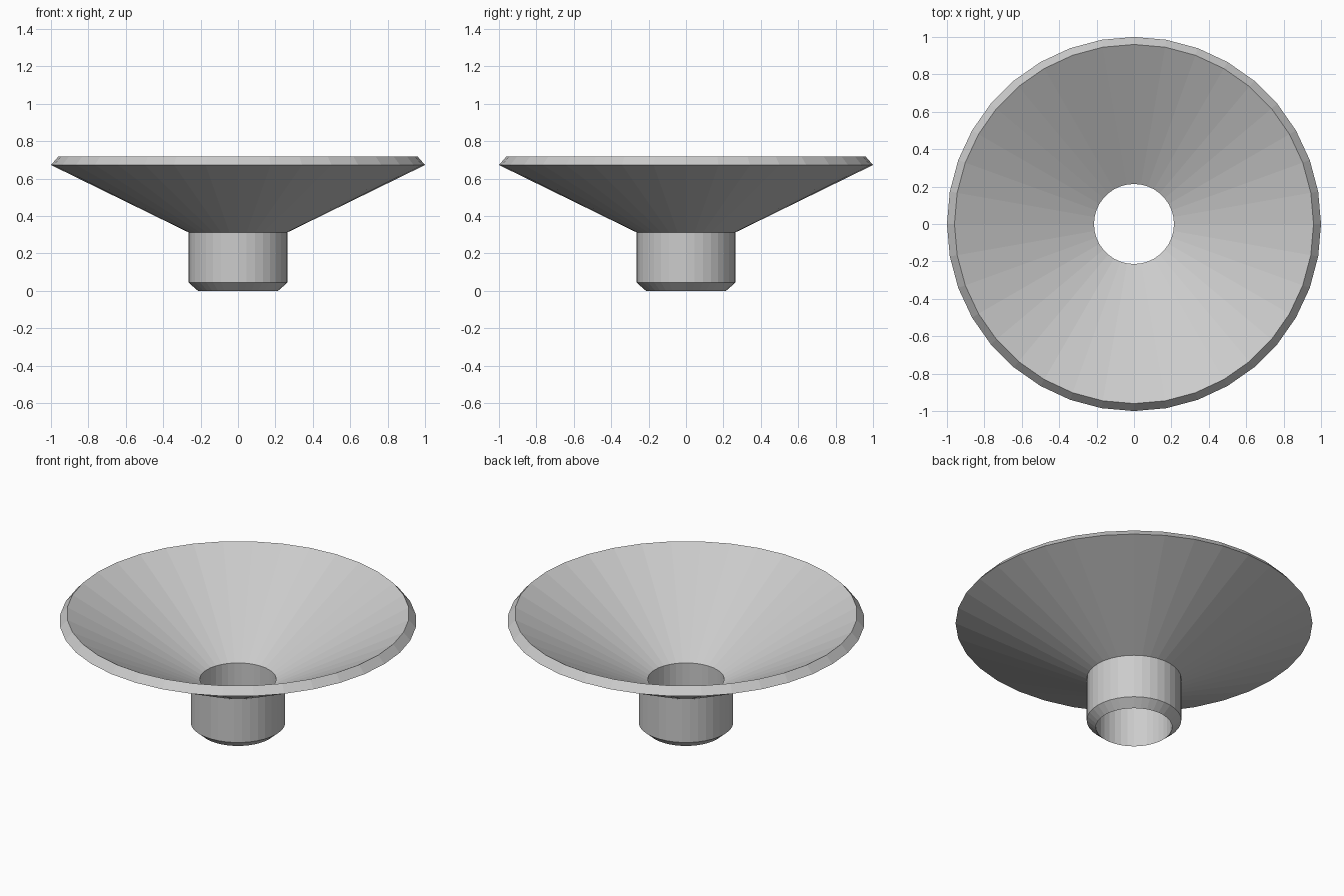
import bpy, bmesh
from math import cos, sin, tau

if "Cube" in bpy.data.objects:
    bpy.data.objects.remove(bpy.data.objects["Cube"])

SIDES = 36
# Closed wall section (radius, height): outside going up, then inside going down
PROFILE = [
    (0.214, 0.0), (0.265, 0.045), (0.265, 0.313),
    (1.0, 0.673), (0.96, 0.719), (0.214, 0.314),
]


def lathe(name, profile, sides):
    """Revolve a closed section around z into a flat-faced ring."""
    bm = bmesh.new()
    rings = [[bm.verts.new((r * cos(tau * i / sides), r * sin(tau * i / sides), z))
              for i in range(sides)] for r, z in profile]
    for k, low in enumerate(rings):
        high = rings[(k + 1) % len(rings)]
        for i in range(sides):
            j = (i + 1) % sides
            bm.faces.new((low[i], low[j], high[j], high[i]))
    bmesh.ops.recalc_face_normals(bm, faces=bm.faces[:])
    mesh = bpy.data.meshes.new(name)
    bm.to_mesh(mesh)
    bm.free()
    obj = bpy.data.objects.new(name, mesh)
    bpy.context.collection.objects.link(obj)
    return obj


# Wide cone with a short open neck
lathe("funnel", PROFILE, SIDES)
